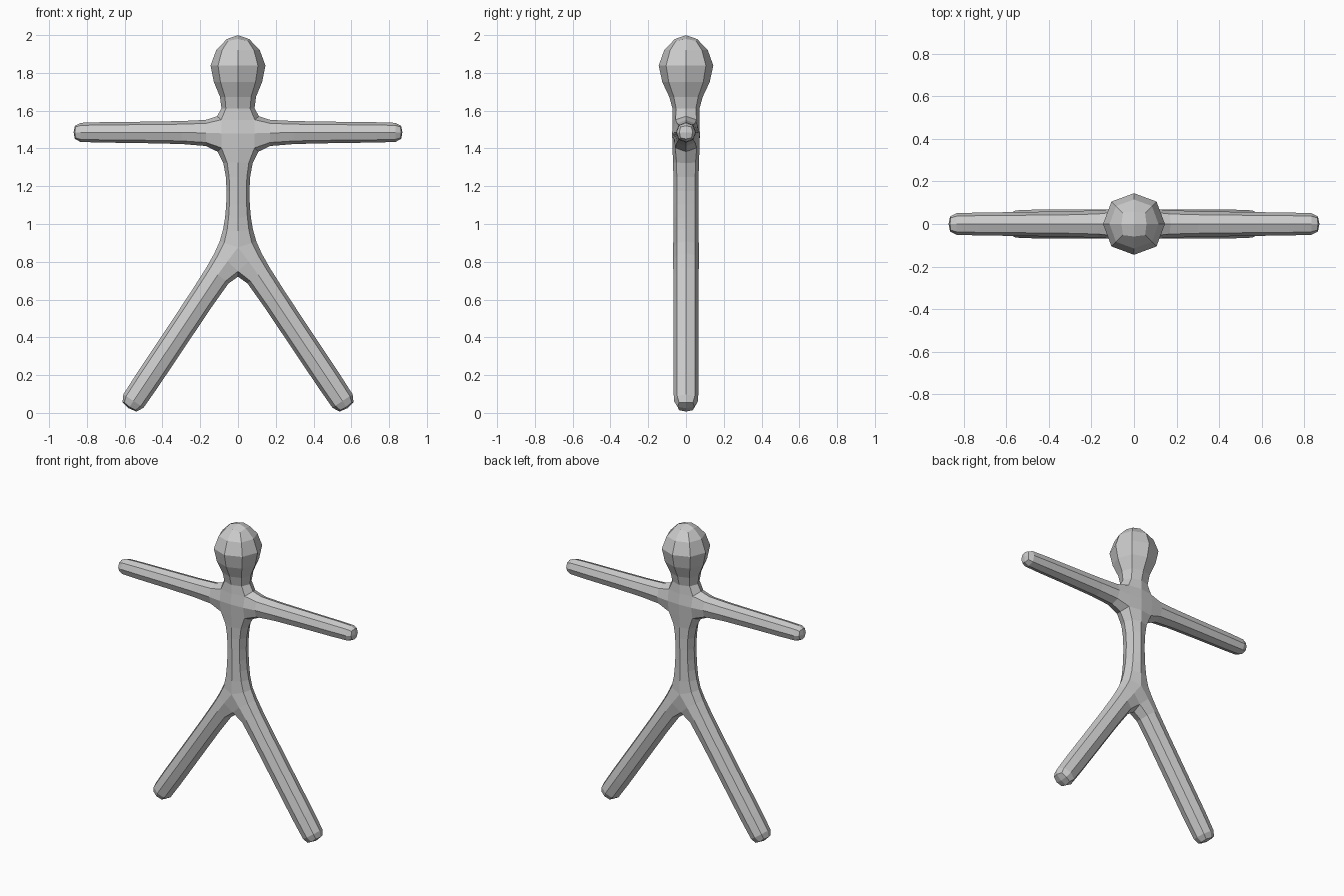
import bpy, bmesh
from mathutils import Vector

if "Cube" in bpy.data.objects:
    bpy.data.objects.remove(bpy.data.objects["Cube"])

bm = bmesh.new()
Y = Vector((0, 1, 0))
X = Vector((1, 0, 0))
Z = Vector((0, 0, 1))


def ring(centre, u, hu, hy):
    """Square section: half size hu along u, hy along y."""
    c = Vector(centre)
    return [bm.verts.new(c + u * (hu * a) + Y * (hy * b))
            for a, b in ((-1, -1), (1, -1), (1, 1), (-1, 1))]


def tube(rings, cap=False):
    for a, b in zip(rings, rings[1:]):
        for i in range(4):
            j = (i + 1) % 4
            bm.faces.new((a[i], a[j], b[j], b[i]))
    if cap:
        bm.faces.new(rings[-1])


# chest block, open towards neck, arms and waist
top = ring((0, 0, 1.56), X, 0.10, 0.073)
low = ring((0, 0, 1.40), X, 0.10, 0.077)
bm.faces.new((top[0], top[1], low[1], low[0]))
bm.faces.new((top[2], top[3], low[3], low[2]))

# neck and head
tube([top] + [ring((0, 0, z), X, hx, hy) for z, hx, hy in (
    (1.66, 0.08, 0.076), (1.84, 0.204, 0.204), (2.013, 0.055, 0.055))], cap=True)

# waist
pelvis = ring((0, 0, 0.97), X, 0.081, 0.072)
tube([low, ring((0, 0, 1.25), X, 0.064, 0.072),
      ring((0, 0, 1.10), X, 0.066, 0.072), pelvis])

# hips: crotch edge in the middle, one outer edge per side
crotch = [bm.verts.new((0, y, 0.75)) for y in (-0.073, 0.073)]
outer = {s: [bm.verts.new((s * 0.127, y, 0.85)) for y in (-0.073, 0.073)] for s in (-1, 1)}
bm.faces.new((pelvis[0], pelvis[1], outer[1][0], crotch[0], outer[-1][0]))
bm.faces.new((pelvis[3], pelvis[2], outer[1][1], crotch[1], outer[-1][1]))

for s, i, j in ((1, 1, 2), (-1, 0, 3)):
    # arm
    start = [low[i], top[i], top[j], low[j]]
    tube([start] + [ring((s * x, 0, 1.485), Z, h, h) for x, h in (
        (0.22, 0.065), (0.817, 0.0575), (0.875, 0.0575))], cap=True)
    # leg
    o = outer[s]
    bm.faces.new((pelvis[i], pelvis[j], o[1], o[0]))
    u = Vector((s * 0.831, 0, 0.556))
    tube([[crotch[0], o[0], o[1], crotch[1]]] +
         [ring((s * 0.556 * d, 0, 0.89 - 0.831 * d), u, 0.073, 0.073)
          for d in (0.25, 0.975, 1.047)], cap=True)

bmesh.ops.recalc_face_normals(bm, faces=bm.faces[:])
mesh = bpy.data.meshes.new("figure")
bm.to_mesh(mesh)
bm.free()
figure = bpy.data.objects.new("figure", mesh)
bpy.context.collection.objects.link(figure)

# one flat-shaded subdivision gives the eight-sided limbs
sub = figure.modifiers.new("subdivision", 'SUBSURF')
sub.levels = sub.render_levels = 1
sub.use_limit_surface = True
